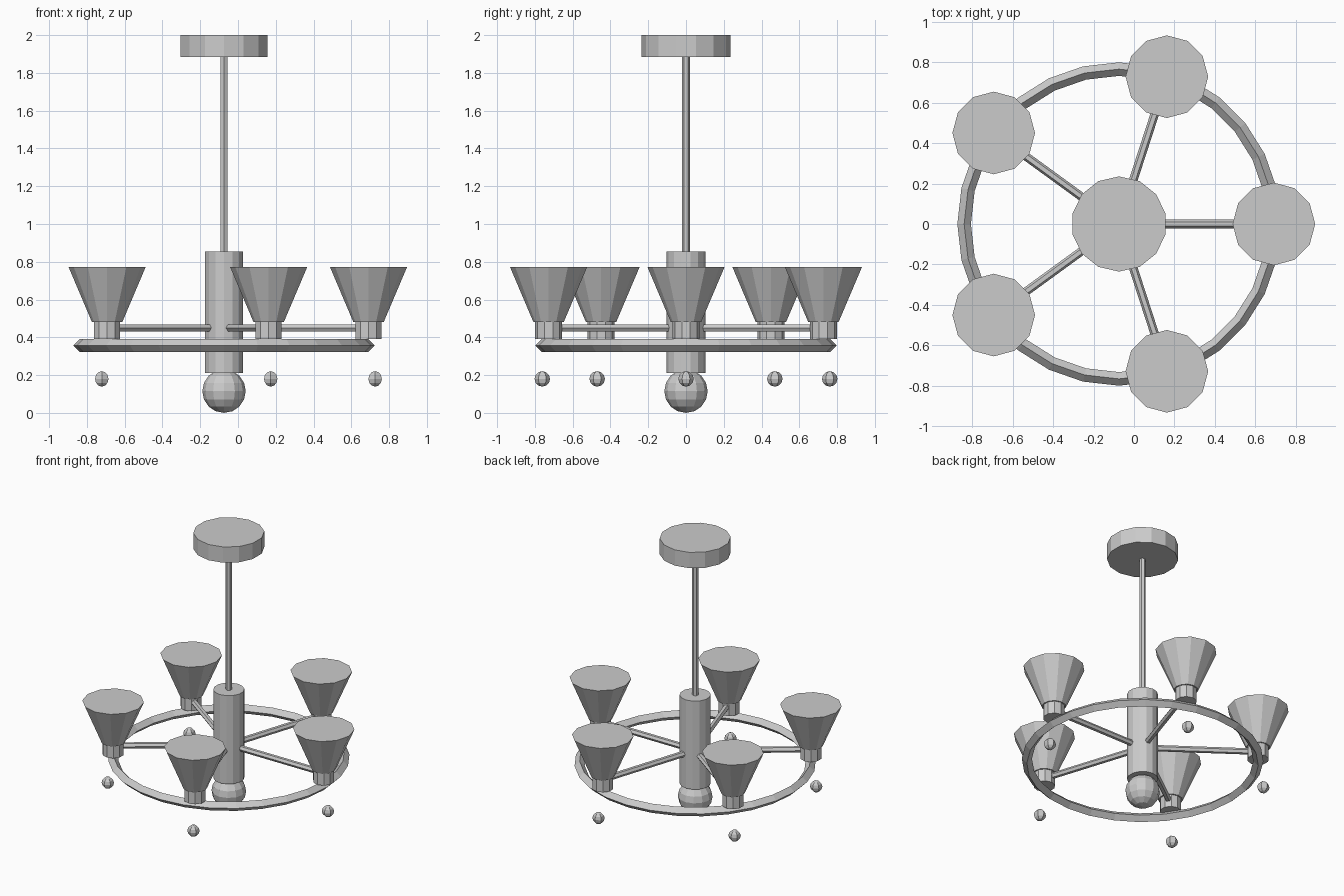
import bpy
import math
from mathutils import Matrix, Vector

cube = bpy.data.objects.get("Cube")
if cube:
    bpy.data.objects.remove(cube, do_unlink=True)

CX = -0.074        # hub axis
ARM_REACH = 0.765  # hub axis to lamp axis
BEAD_REACH = 0.80
LAMPS = 5

metal = bpy.data.materials.new("grey metal")
metal.use_nodes = True
GREY = (0.6, 0.6, 0.6, 1)
metal.diffuse_color = GREY
metal.node_tree.nodes["Principled BSDF"].inputs["Base Color"].default_value = GREY


def finish(name):
    obj = bpy.context.object
    obj.name = name
    obj.data.materials.append(metal)
    return obj


def tube(name, at, z0, z1, bottom, top, sides):
    """Upright capped cylinder or cone between two heights."""
    bpy.ops.mesh.primitive_cone_add(vertices=sides, radius1=bottom, radius2=top,
                                    depth=z1 - z0, location=(at.x, at.y, (z0 + z1) / 2))
    return finish(name)


def ball(name, at, z, radius, segments, rings):
    bpy.ops.mesh.primitive_uv_sphere_add(segments=segments, ring_count=rings,
                                         radius=radius, location=(at.x, at.y, z))
    return finish(name)


def polar(reach, angle):
    return Vector((CX + reach * math.cos(angle), reach * math.sin(angle), 0))


hub = Vector((CX, 0, 0))

# Ceiling plate, rod, central column and bottom ball
tube("ceiling_plate", hub, 1.885, 2.0, 0.235, 0.235, 14)
tube("hanging_rod", hub, 0.80, 1.90, 0.021, 0.021, 6)
tube("central_column", hub, 0.21, 0.855, 0.103, 0.103, 14)
ball("bottom_ball", hub, 0.115, 0.115, 12, 8)

# Ring under the lamps, with a diamond section
bpy.ops.mesh.primitive_torus_add(major_segments=28, minor_segments=4, major_radius=0.765,
                                 minor_radius=0.0335, location=(CX, 0, 0.357))
finish("ring")

# Five lamps, each with an arm, holder, shade and hanging bead
for i in range(LAMPS):
    angle = i * math.tau / LAMPS
    spot = polar(ARM_REACH, angle)

    middle = polar(ARM_REACH / 2, angle)
    arm = tube(f"arm_{i + 1}", middle, 0, ARM_REACH, 0.021, 0.021, 6)
    arm.matrix_world = (Matrix.Translation((middle.x, middle.y, 0.45))
                        @ Matrix.Rotation(angle, 4, "Z") @ Matrix.Rotation(math.pi / 2, 4, "Y"))

    tube(f"lamp_holder_{i + 1}", spot, 0.39, 0.49, 0.072, 0.072, 10)
    tube(f"lamp_shade_{i + 1}", spot, 0.48, 0.772, 0.08, 0.204, 12)
    ball(f"bead_{i + 1}", polar(BEAD_REACH, angle), 0.18, 0.041, 6, 6)
